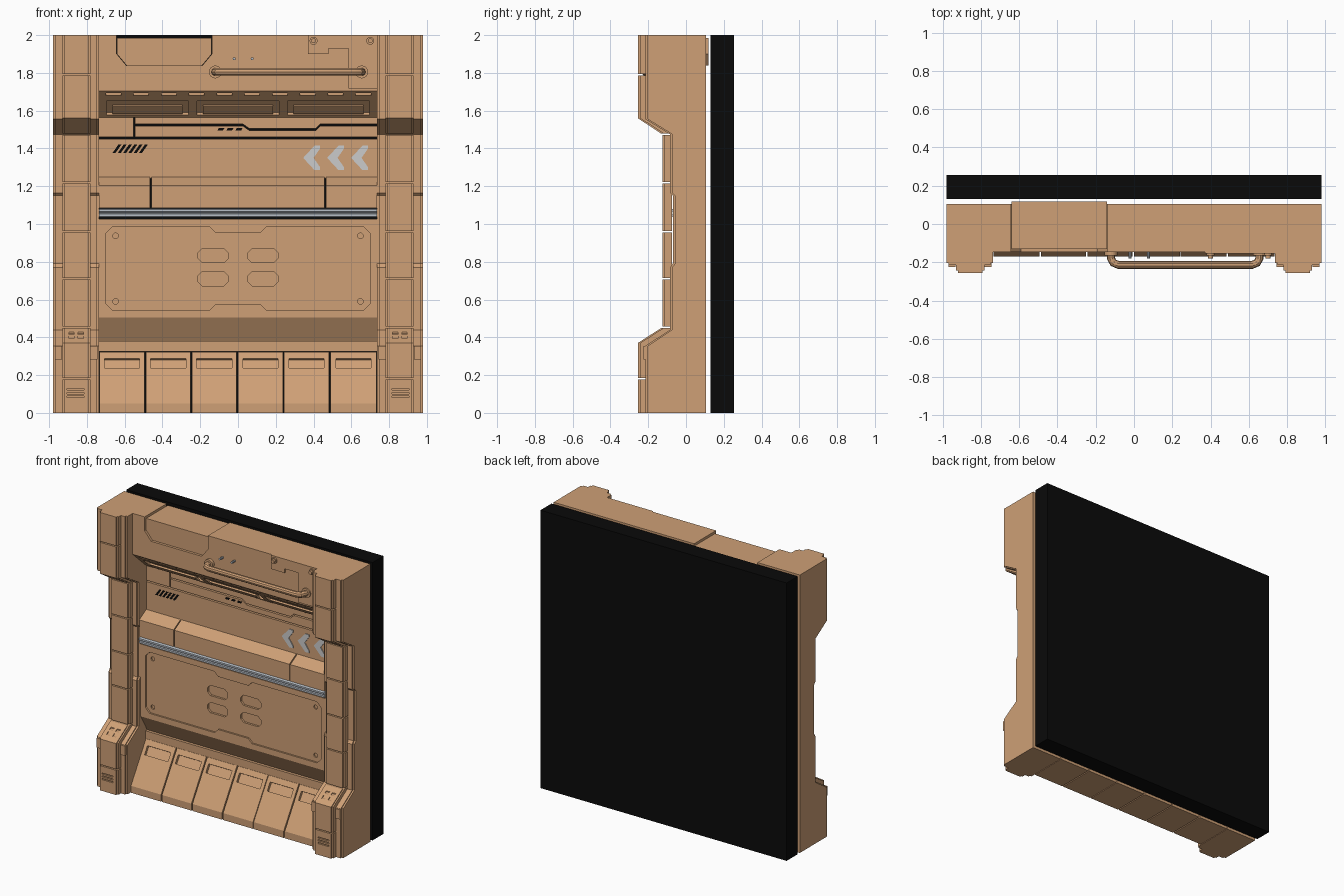
import bpy, bmesh, math
from mathutils import Matrix, Vector

if "Cube" in bpy.data.objects:
    bpy.data.objects.remove(bpy.data.objects["Cube"])


def material(name, rgb):
    m = bpy.data.materials.new(name)
    m.use_nodes = True
    m.diffuse_color = (*rgb, 1)
    m.node_tree.nodes["Principled BSDF"].inputs["Base Color"].default_value = (*rgb, 1)
    return m


TAN = material("tan_paint", (0.62, 0.35, 0.18))
BLACK = material("black", (0.003, 0.003, 0.003))
STEEL = material("steel", (0.48, 0.52, 0.57))
GREY = material("light_grey", (0.6, 0.6, 0.6))


def finish(name, bm, mat):
    bmesh.ops.recalc_face_normals(bm, faces=bm.faces)
    me = bpy.data.meshes.new(name)
    bm.to_mesh(me)
    bm.free()
    ob = bpy.data.objects.new(name, me)
    me.materials.append(mat)
    bpy.context.collection.objects.link(ob)
    return ob


def prism(name, pts, axis, a, b, mat=TAN):
    """Extrude a (y, z) outline along x, or an (x, z) outline along y."""
    bm = bmesh.new()
    place = (lambda p: (a, *p)) if axis == "x" else (lambda p: (p[0], a, p[1]))
    face = bm.faces.new([bm.verts.new(place(p)) for p in pts])
    ext = bmesh.ops.extrude_face_region(bm, geom=[face])
    move = Vector((b - a, 0, 0) if axis == "x" else (0, b - a, 0))
    bmesh.ops.translate(bm, vec=move, verts=[v for v in ext["geom"] if isinstance(v, bmesh.types.BMVert)])
    return finish(name, bm, mat)


def box(name, center, size, mat=TAN, tilt=0):
    bm = bmesh.new()
    m = Matrix.Translation(center) @ Matrix.Rotation(tilt, 4, "X") @ Matrix.Diagonal((*size, 1))
    bmesh.ops.create_cube(bm, size=1, matrix=m)
    return finish(name, bm, mat)


def disc(name, x, z, r, y0, y1, mat=TAN, sides=16):
    ring = [(x + r * math.cos(i * math.tau / sides), z + r * math.sin(i * math.tau / sides)) for i in range(sides)]
    return prism(name, ring, "y", y0, y1, mat)


def chamfered(x, z, w, h, c):
    w, h = w / 2, h / 2
    return [(x - w + c, z - h), (x + w - c, z - h), (x + w, z - h + c), (x + w, z + h - c),
            (x + w - c, z + h), (x - w + c, z + h), (x - w, z + h - c), (x - w, z - h + c)]


def cut(ob, cutters):
    for c in cutters:
        mod = ob.modifiers.new("cut", "BOOLEAN")
        mod.operation, mod.solver, mod.object = "DIFFERENCE", "EXACT", c
        with bpy.context.temp_override(object=ob, active_object=ob):
            bpy.ops.object.modifier_apply(modifier=mod.name)
        bpy.data.objects.remove(c)


W, BACK, WALL = 0.737, 0.105, 0.01

# Black backing slab
box("backing_slab", (0, 0.1925, 1), (1.96, 0.125, 2), BLACK)

# Side pillars with segmented front ridges
BODY = [(BACK, 0), (-.215, 0), (-.215, .355), (-.085, .44), (-.085, .77), (-.07, .79), (-.07, 1.15),
        (-.085, 1.165), (-.085, 1.475), (-.215, 1.555), (-.215, 2), (BACK, 2)]
EDGE = [(y + .012 if y < 0 else y, z) for y, z in BODY]


def rect(y, z0, z1):
    return [(-.075, z0), (y, z0), (y, z1), (-.075, z1)]


RIDGES = [rect(-.255, 0, .178),
          [(-.08, .186), (-.255, .186), (-.255, .37), (-.13, .45), (-.06, .45)],
          rect(-.125, .458, .706), rect(-.125, .714, .956), rect(-.125, .964, 1.214), rect(-.125, 1.222, 1.47),
          [(-.06, 1.478), (-.13, 1.478), (-.255, 1.56), (-.255, 1.785), (-.08, 1.785)],
          rect(-.255, 1.793, 2)]
for s, side in ((1, "left"), (-1, "right")):
    prism(side + "_pillar_edge", EDGE, "x", s * W, s * .98)
    prism(side + "_pillar", BODY, "x", s * .75, s * .968)
    for i, outline in enumerate(RIDGES):
        inner = [(y + .012 if y < -.1 else y, z) for y, z in outline]
        prism(f"{side}_ridge_base_{i}", inner, "x", s * .782, s * .93)
        ridge = prism(f"{side}_ridge_{i}", outline, "x", s * .792, s * .92)
        if i == 0:
            cut(ridge, [box("vent", (s * .86, -.25, z), (.09, .03, .008)) for z in (.085, .105, .125)])
        if i == 1:
            cut(ridge, [box("slot", (s * x, -.2, z), (.028, .07, .014))
                        for x in (.833, .882) for z in (.4, .422)])
    # Small collars on both flanks of the ridge
    for x, w in ((.762, .036), (.95, .036)):
        box(side + "_collar", (s * x, -.17, .318), (w, .11, .07))

# Header block with sloped underside
header = prism("header", [(-.145, 2), (-.145, 1.705), (WALL, 1.565), (BACK, 1.565), (BACK, 2)], "x", -W, W)


def hatch(top, grow):
    return [(-.64 - grow, top), (-.64 - grow, 1.9), (-.59, 1.84 - grow), (-.19, 1.84 - grow),
            (-.14 + grow, 1.9), (-.14 + grow, top)]


cut(header, [prism("notch", hatch(2.1, .002), "y", -.3, .3)]
    + [box("window", (x, -.045, 1.613), (.435, .04, .11), TAN, .836) for x in (-.48, 0, .48)]
    + [box("dash", (-.66 + .147 * i, -.13, 1.687), (.08, .07, .012)) for i in range(10)])
prism("header_hatch", hatch(1.984, 0), "y", -.13, .118)
for x in (-.48, 0, .48):
    box("window_bar", (x, -.037, 1.606), (.37, .012, .06), TAN, .836)
prism("corner_plate", [(.37, 2), (.37, 1.9), (.48, 1.9), (.48, 1.93), (.585, 1.93), (.585, 1.718),
                       (W, 1.718), (W, 2)], "y", -.155, -.14)
for x in (.4, .7):
    disc("screw_washer", x, 1.97, .021, -.165, -.15)
    disc("screw_head", x, 1.97, .013, -.18, -.15)
for x in (-.02, .075):
    disc("pin", x, 1.875, .008, -.18, -.14, STEEL, 10)

# Handrail
curve = bpy.data.curves.new("handrail", "CURVE")
curve.dimensions, curve.bevel_depth, curve.bevel_resolution = "3D", .021, 3
path = [(-.12, -.14), (-.12, -.18), (-.108, -.203), (-.08, -.214),
        (.615, -.214), (.643, -.203), (.655, -.18), (.655, -.14)]
spline = curve.splines.new("POLY")
spline.points.add(len(path) - 1)
for p, (x, y) in zip(spline.points, path):
    p.co = (x, y, 1.805, 1)
rail = bpy.data.objects.new("handrail", curve)
curve.materials.append(TAN)
bpy.context.collection.objects.link(rail)
for x in (-.12, .655):
    disc("rail_flange", x, 1.805, .034, -.165, -.14)

# Upper wall panels, split by open seams
prism("seam_panel_side", [(-W, 1.46), (-.554, 1.46), (-.554, 1.567), (-W, 1.567)], "y", WALL, BACK)
SEAM = [(-.546, 1.525), (.025, 1.525), (.06, 1.5), (.412, 1.5), (.437, 1.525), (W, 1.525)]
prism("seam_panel_upper", [(x, z + .005) for x, z in SEAM] + [(W, 1.567), (-.546, 1.567)], "y", WALL, BACK)
prism("seam_panel_lower", [(x, z - .005) for x, z in SEAM] + [(W, 1.46), (-.546, 1.46)], "y", WALL, BACK)
prism("upper_wall", [(-W, 1.24), (W, 1.24), (W, 1.45), (-W, 1.45)], "y", WALL, BACK)


def slanted(name, x, z, w, h, lean):
    prism(name, [(x, z), (x + w, z), (x + w + lean, z + h), (x + lean, z + h)], "y", WALL - .002, WALL + .004, BLACK)


for i in range(6):
    slanted("slanted_slot", -.665 + .028 * i, 1.375, .016, .046, .032)
for i in range(3):
    slanted("short_slot", -.11 + .048 * i, 1.494, .03, .014, .008)
half = [(.345, 1.35), (.405, 1.415), (.435, 1.415), (.435, 1.4), (.4, 1.35)]
mirror = [(x, 2.7 - z) for x, z in half[3:0:-1]]
for i in range(3):
    prism("chevron", [(x + .127 * i, z) for x, z in half + mirror], "y", WALL - .006, WALL + .002, GREY)

# Middle beam in three lengths, steel rail below it
for a, b in ((-W, -.465), (-.458, .458), (.465, W)):
    prism("middle_beam", [(-.07, 1.085), (-.07, 1.205), (WALL, 1.25), (BACK, 1.25), (BACK, 1.085)], "x", a, b)
prism("steel_rail", [(BACK, 1.034), (-.06, 1.034), (-.075, 1.04), (-.075, 1.053), (-.066, 1.056), (-.066, 1.061),
                     (-.08, 1.065), (-.08, 1.077), (-.06, 1.082), (BACK, 1.082)], "x", -W, W, STEEL)

# Lower wall with a recessed, notched field
lower = prism("lower_wall", [(-.055, 1.026), (-.055, .505), (.02, .38), (BACK, .38), (BACK, 1.026)], "x", -W, W)
top = [(-.7, .95), (-.665, .985), (-.15, .985), (-.12, .955), (.12, .955), (.15, .985), (.665, .985), (.7, .95)]
field = top + [(x, 1.53 - z) for x, z in reversed(top)]
recess = [prism("field", field, "y", -.2, -.043)]
for x in (-.132, .132):
    for z in (.71, .833):
        recess.append(prism("pocket", chamfered(x, z, .16, .074, .022), "y", -.2, -.028))
for x in (-.648, .648):
    for z in (.59, .937):
        recess.append(disc("bolt_hole", x, z, .015, -.2, -.033))
cut(lower, recess)

# Sloped skirt tiles with finger pockets
box("skirt_cap", (0, .0525, .352), (2 * W, .105, .056))
edges = [-W, -.49, -.248, -.004, .24, .487, W]
for i in range(6):
    a, b = edges[i] + .004, edges[i + 1] - (.001 if i == 3 else .004)
    tile = prism(f"skirt_tile_{i}", [(-.17, 0), (-.17, .05), (0, .323), (BACK, .323), (BACK, 0)], "x", a, b)
    cut(tile, [box("pocket", ((a + b) / 2, -.0365, .262), (.186, .036, .062), TAN, -.56)])

# Smooth shading on the round handrail
bpy.ops.object.select_all(action="DESELECT")
rail.select_set(True)
bpy.context.view_layer.objects.active = rail
bpy.ops.object.convert(target="MESH")
bpy.ops.object.shade_smooth_by_angle()
